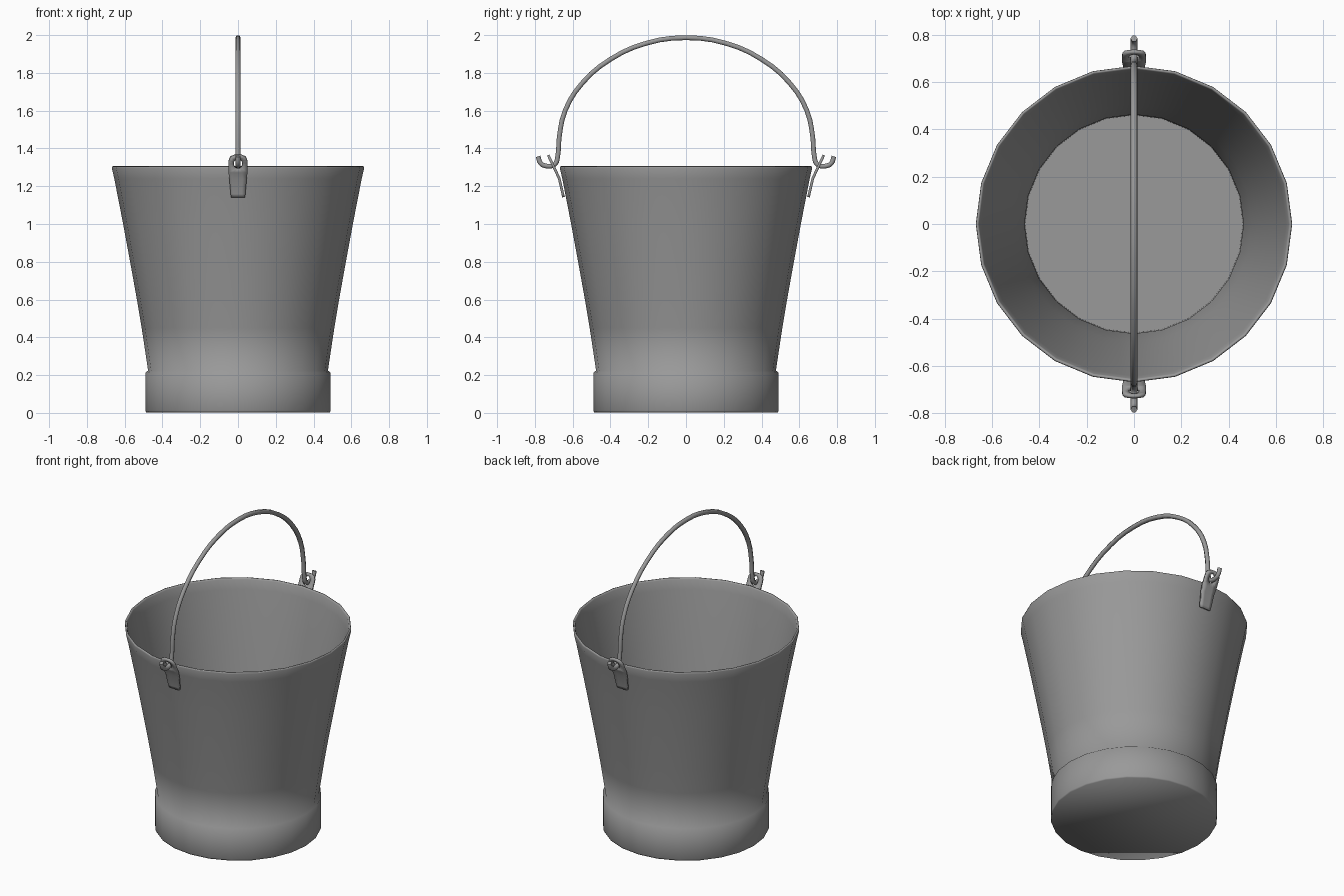
import bpy, bmesh, math

if "Cube" in bpy.data.objects:
    bpy.data.objects.remove(bpy.data.objects["Cube"])

SIDES = 24

# Dark grey metal shared by every part
metal = bpy.data.materials.new("dark_metal")
metal.diffuse_color = (0.32, 0.32, 0.32, 1)
metal.use_nodes = True
metal.node_tree.nodes["Principled BSDF"].inputs["Base Color"].default_value = metal.diffuse_color


def smooth(ob, angle):
    bpy.ops.object.select_all(action='DESELECT')
    ob.select_set(True)
    bpy.context.view_layer.objects.active = ob
    bpy.ops.object.shade_smooth_by_angle(angle=math.radians(angle))


def add_object(name, bm, angle=35):
    bmesh.ops.recalc_face_normals(bm, faces=bm.faces)
    mesh = bpy.data.meshes.new(name)
    bm.to_mesh(mesh)
    bm.free()
    mesh.materials.append(metal)
    ob = bpy.data.objects.new(name, mesh)
    bpy.context.collection.objects.link(ob)
    smooth(ob, angle)
    return ob


def lathe(name, profile, angle):
    """Revolve (radius, z) points around z and cap both ends."""
    bm = bmesh.new()
    rings = []
    for r, z in profile:
        rings.append([bm.verts.new((r * math.cos(2 * math.pi * i / SIDES),
                                    r * math.sin(2 * math.pi * i / SIDES), z))
                      for i in range(SIDES)])
    bm.faces.new(rings[0])
    bm.faces.new(rings[-1])
    for a, b in zip(rings, rings[1:]):
        for i in range(SIDES):
            j = (i + 1) % SIDES
            bm.faces.new((a[i], a[j], b[j], b[i]))
    return add_object(name, bm, angle)


# Pail: foot band blending into the flared wall, rim, inner wall and floor
wall = [(0.476, 0.224), (0.51, 0.45), (0.537, 0.61), (0.573, 0.81),
        (0.61, 1.01), (0.655, 1.24)]
foot = [(0.487, 0.003), (0.491, 0.012), (0.491, 0.212)]
rim = [(0.668, 1.297), (0.666, 1.305), (0.659, 1.306), (0.654, 1.297)]
inner = [(r - 0.013, z) for r, z in reversed(wall)] + [(0.46, 0.03)]
lathe("pail", foot + wall + rim + inner, 72)


def lug_depth(z):
    """Distance from the axis: against the wall low down, leaning out on top."""
    pts = [(1.14, 0.648), (1.24, 0.671), (1.275, 0.687), (1.37, 0.732)]
    for (z0, y0), (z1, y1) in zip(pts, pts[1:]):
        if z <= z1:
            return y0 + (y1 - y0) * (z - z0) / (z1 - z0)
    return pts[-1][1]


def make_lug(name, side):
    bm = bmesh.new()

    def vert(x, z):
        return bm.verts.new((x, side * lug_depth(z), z))

    # Pierced head: rounded on top, square below
    cz, hole, edge = 1.32, [], []
    for i in range(16):
        a = math.pi * i / 8
        c, s = math.cos(a), math.sin(a)
        hole.append(vert(0.023 * c, cz + 0.027 * s))
        if s > -0.001:
            k = (abs(c) ** 3 + abs(s) ** 3) ** (-1 / 3)
        else:
            k = 1 / max(abs(c), abs(s))
        edge.append(vert(0.05 * k * c, cz + 0.045 * k * s))
    for i in range(16):
        j = (i + 1) % 16
        bm.faces.new((edge[i], edge[j], hole[j], hole[i]))

    # Tapered strap hanging from the head
    row = edge[10:15]
    for z, w in ((1.24, 0.046), (1.16, 0.039), (1.142, 0.036)):
        new = [vert(w * (k - 2) / 2, z) for k in range(5)]
        for k in range(4):
            bm.faces.new((row[k], row[k + 1], new[k + 1], new[k]))
        row = new
    ob = add_object(name, bm)
    mod = ob.modifiers.new("thickness", 'SOLIDIFY')
    mod.thickness = 0.014
    mod.offset = 0


make_lug("front_lug", -1)
make_lug("back_lug", 1)

# Wire bail: hooks through both lugs, arched over the top
half = [(0.783, 1.358), (0.770, 1.322), (0.733, 1.306), (0.694, 1.316),
        (0.679, 1.36), (0.671, 1.46), (0.64, 1.60), (0.55, 1.745),
        (0.40, 1.872), (0.21, 1.957)]
path = half + [(0, 1.986)] + [(-y, z) for y, z in reversed(half)]
curve = bpy.data.curves.new("bail_handle", 'CURVE')
curve.dimensions = '3D'
curve.bevel_depth = 0.0145
curve.bevel_resolution = 1
curve.resolution_u = 3
curve.use_fill_caps = True
curve.materials.append(metal)
spline = curve.splines.new('BEZIER')
spline.bezier_points.add(len(path) - 1)
for p, (y, z) in zip(spline.bezier_points, path):
    p.co = (0, y, z)
    p.handle_left_type = p.handle_right_type = 'AUTO'
bail = bpy.data.objects.new("bail_handle", curve)
bpy.context.collection.objects.link(bail)
bpy.ops.object.select_all(action='DESELECT')
bail.select_set(True)
bpy.context.view_layer.objects.active = bail
bpy.ops.object.convert(target='MESH')
smooth(bpy.context.view_layer.objects.active, 65)
